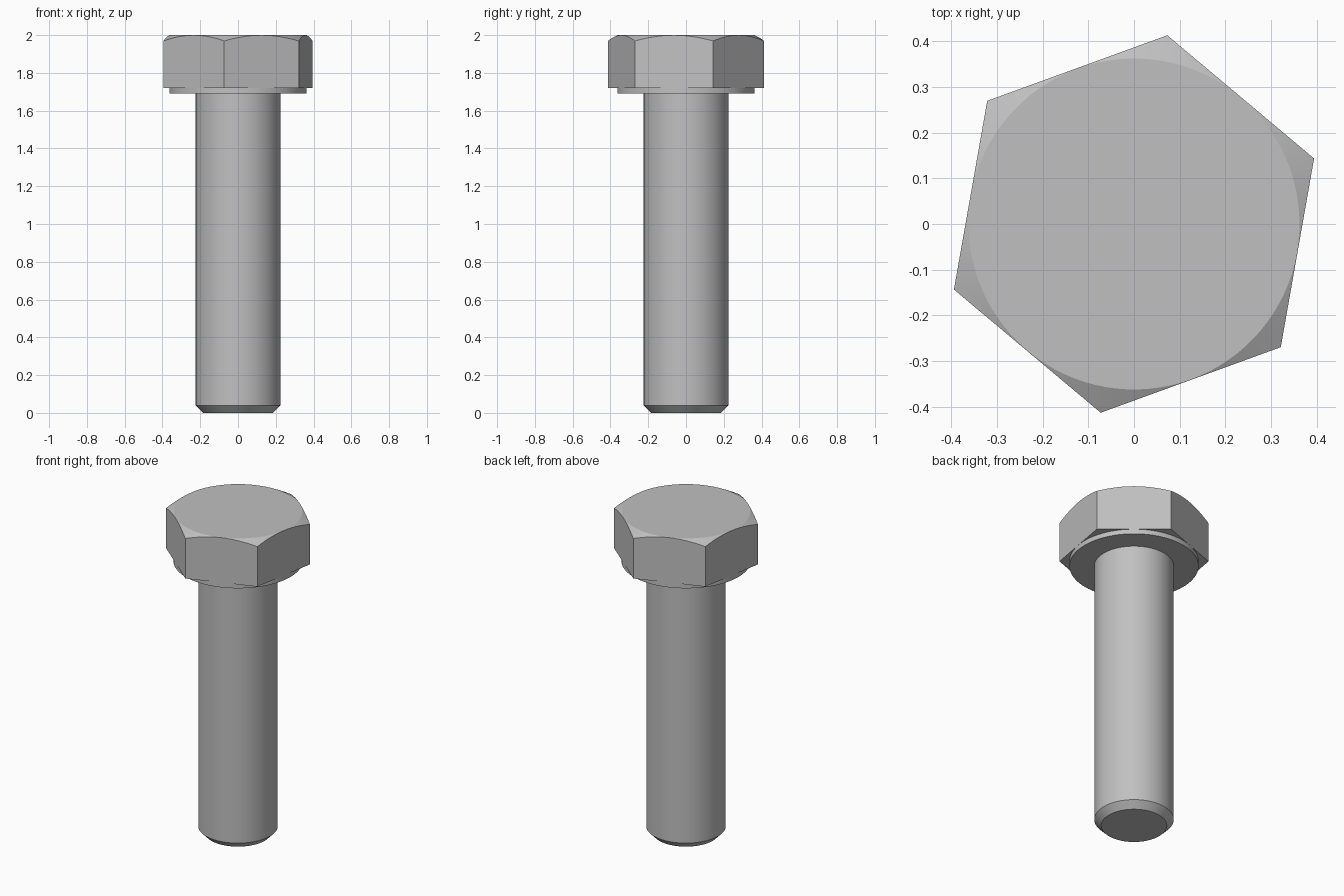
import bpy
import bmesh
import math

cube = bpy.data.objects.get("Cube")
if cube:
    bpy.data.objects.remove(cube, do_unlink=True)

SEGMENTS = 96
HEX_TURN = math.radians(20)
HEX_CORNER = 0.42
HEX_FLAT = HEX_CORNER * math.cos(math.pi / 6)

steel = bpy.data.materials.new("steel_grey")
steel.use_nodes = True
colour = (0.53, 0.53, 0.53, 1)
steel.diffuse_color = colour
steel.node_tree.nodes["Principled BSDF"].inputs["Base Color"].default_value = colour


def hex_radius(angle):
    """Distance from the axis to the hexagon side at this angle."""
    sector = math.pi / 3
    return HEX_FLAT / math.cos((angle - HEX_TURN) % sector - sector / 2)


def crown_height(angle):
    """Height where the conical chamfer meets the hexagon side."""
    return 2.0 - 0.54 * (hex_radius(angle) - HEX_FLAT + 0.001)


def round_ring(radius, z):
    return lambda angle: (radius, z)


def stack_rings(name, rings):
    """Join rings of (radius, height) into a capped solid around z."""
    bm = bmesh.new()
    loops = []
    for ring in rings:
        loop = []
        for i in range(SEGMENTS):
            angle = HEX_TURN + math.tau * i / SEGMENTS
            radius, z = ring(angle)
            loop.append(bm.verts.new((radius * math.cos(angle), radius * math.sin(angle), z)))
        loops.append(loop)
    for low, high in zip(loops, loops[1:]):
        for i in range(SEGMENTS):
            j = (i + 1) % SEGMENTS
            bm.faces.new((low[i], low[j], high[j], high[i]))
    bm.faces.new(loops[0][::-1])
    bm.faces.new(loops[-1])
    mesh = bpy.data.meshes.new(name)
    bm.to_mesh(mesh)
    bm.free()
    mesh.materials.append(steel)
    obj = bpy.data.objects.new(name, mesh)
    bpy.context.collection.objects.link(obj)
    bpy.ops.object.select_all(action="DESELECT")
    obj.select_set(True)
    bpy.context.view_layer.objects.active = obj
    bpy.ops.object.shade_smooth_by_angle(angle=math.radians(25))
    return obj


# Shank with a chamfered tip
stack_rings("shank", [round_ring(0.185, 0), round_ring(0.224, 0.04), round_ring(0.224, 1.7)])

# Round bearing collar under the head
stack_rings("collar", [round_ring(HEX_FLAT, 1.69), round_ring(HEX_FLAT, 1.73)])

# Hexagonal head with a conical chamfer on its crown
stack_rings("hex_head", [
    lambda a: (hex_radius(a), 1.72),
    lambda a: (hex_radius(a), crown_height(a)),
    round_ring(HEX_FLAT - 0.001, 2.0),
])
